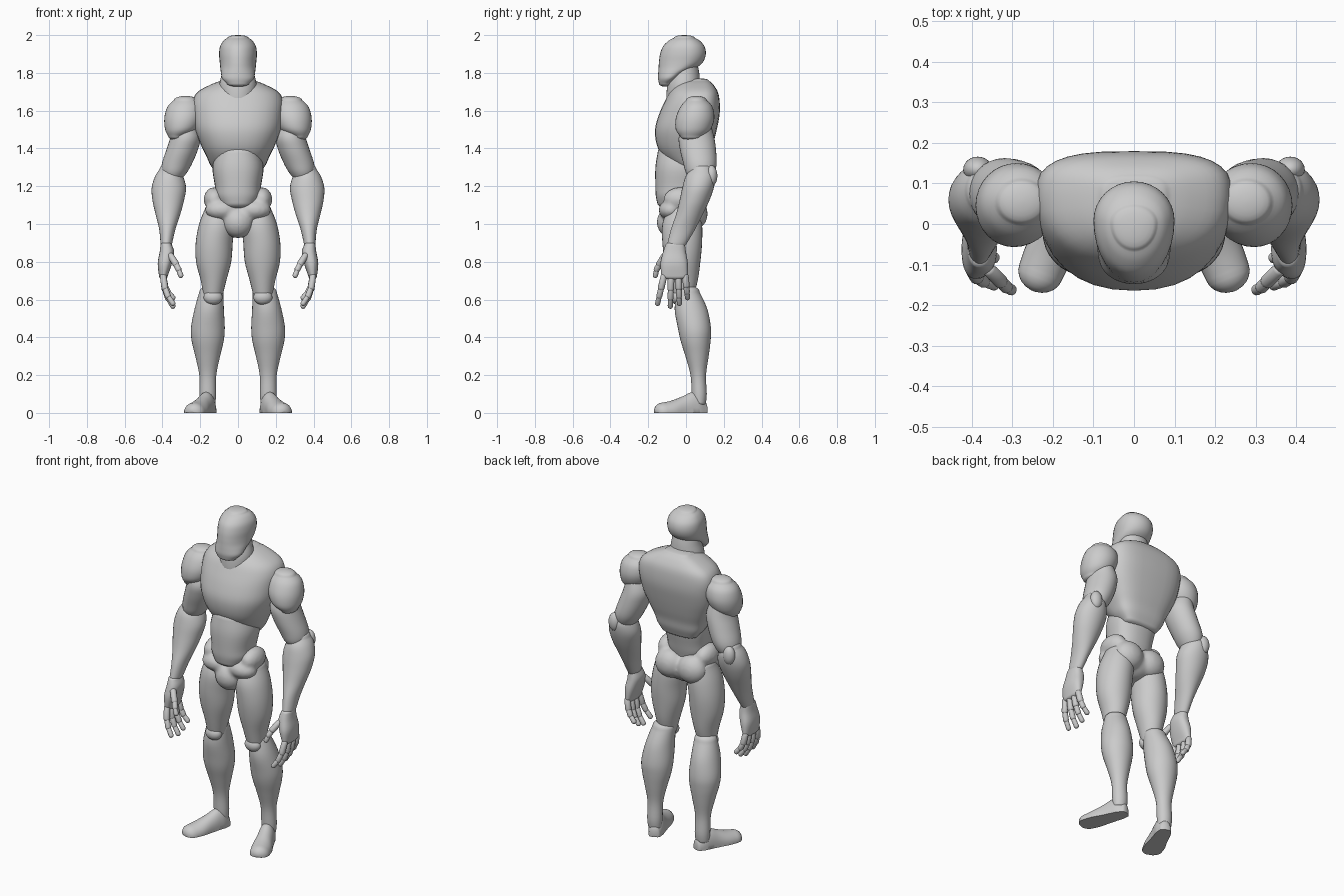
import bpy, bmesh, math
from mathutils import Matrix, Vector

if "Cube" in bpy.data.objects:
    bpy.data.objects.remove(bpy.data.objects["Cube"])

grey = bpy.data.materials.new("clay_grey")
grey.use_nodes = True
tone = (0.6, 0.6, 0.6, 1)
grey.diffuse_color = tone
grey.node_tree.nodes["Principled BSDF"].inputs["Base Color"].default_value = tone

SEGMENTS, STEPS, CAP_STEPS = 32, 4, 5
parts = []


def finish(name, bm):
    bmesh.ops.recalc_face_normals(bm, faces=bm.faces)
    mesh = bpy.data.meshes.new(name)
    bm.to_mesh(mesh)
    bm.free()
    mesh.materials.append(grey)
    obj = bpy.data.objects.new(name, mesh)
    bpy.context.collection.objects.link(obj)
    parts.append(obj)
    return obj


def blend(a, b, c, d, t):
    """Smooth curve through b and c."""
    return 0.5 * (2 * b + (c - a) * t + (2 * a - 5 * b + 4 * c - d) * t ** 2
                  + (3 * b - a - 3 * c + d) * t ** 3)


def dome(ring, height, direction):
    """Shrinking copies of an end ring, from the ring outwards."""
    result = []
    for i in range(1, CAP_STEPS + 1):
        angle = math.pi / 2 * i / (CAP_STEPS + 0.3)
        s, k = ring[0] + direction * height * math.sin(angle), math.cos(angle)
        cx, cy = (ring[1] + ring[2]) / 2, (ring[3] + ring[4]) / 2
        result.append([s, cx + (ring[1] - cx) * k, cx + (ring[2] - cx) * k,
                       cy + (ring[3] - cy) * k, cy + (ring[4] - cy) * k])
    return result


def loft(name, rings, caps=(0.02, 0.02), bias=0.5, power=(2, 2), side=1, frame=None):
    """Skin over rings given as (height, x from, x to, y front, y back), rising."""
    dense = []
    for i in range(len(rings) - 1):
        group = [rings[max(i - 1, 0)], rings[i], rings[i + 1],
                 rings[min(i + 2, len(rings) - 1)]]
        for j in range(STEPS):
            dense.append([blend(*column, j / STEPS) for column in zip(*group)])
    dense.append(list(rings[-1]))
    dense = dome(dense[0], caps[0], -1)[::-1] + dense + dome(dense[-1], caps[1], 1)
    bm = bmesh.new()
    rows = []
    for s, x0, x1, y0, y1 in dense:
        cx, rx, cy = (x0 + x1) / 2, (x1 - x0) / 2, y0 + (y1 - y0) * bias
        row = []
        for k in range(SEGMENTS):
            angle = math.tau * k / SEGMENTS
            c, d = math.cos(angle), math.sin(angle)
            n = 2 / power[0 if d < 0 else 1]
            x = cx + rx * math.copysign(abs(c) ** n, c)
            y = cy + math.copysign(abs(d) ** n, d) * (cy - y0 if d < 0 else y1 - cy)
            p = Vector((x, y, s))
            if frame:
                p = frame @ p
            row.append(bm.verts.new((p.x * side, p.y, max(p.z, 0))))
        rows.append(row)
    for low, high in zip(rows, rows[1:]):
        for k in range(SEGMENTS):
            m = (k + 1) % SEGMENTS
            bm.faces.new((low[k], low[m], high[m], high[k]))
    bm.faces.new(rows[0][::-1])
    bm.faces.new(rows[-1])
    return finish(name, bm)


def add_ball(bm, centre, radii):
    matrix = Matrix.Translation(centre) @ Matrix.Diagonal((*radii, 1))
    bmesh.ops.create_uvsphere(bm, u_segments=24, v_segments=16, radius=1, matrix=matrix)


def ball(name, centre, radii):
    bm = bmesh.new()
    add_ball(bm, centre, radii)
    return finish(name, bm)


def capsule(name, start, end, radius):
    bm = bmesh.new()
    axis = end - start
    bmesh.ops.create_uvsphere(bm, u_segments=14, v_segments=10, radius=radius)
    for v in bm.verts:
        v.co.z += math.copysign(axis.length / 2, v.co.z)
    turn = axis.to_track_quat('Z', 'Y').to_matrix().to_4x4()
    bm.transform(Matrix.Translation((start + end) / 2) @ turn)
    return finish(name, bm)


def centred(rows):
    return [(z, -w, w, front, back) for z, w, front, back in rows]


# Head, neck and trunk
loft("head", centred([
    (1.745, 0.06, -0.143, -0.08), (1.77, 0.084, -0.148, -0.045), (1.8, 0.09, -0.147, 0),
    (1.83, 0.094, -0.145, 0.06), (1.86, 0.097, -0.143, 0.092), (1.9, 0.1, -0.137, 0.105),
    (1.94, 0.095, -0.122, 0.098), (1.97, 0.077, -0.092, 0.073), (1.985, 0.057, -0.065, 0.047)]),
    caps=(0.018, 0.015), bias=0.6)
loft("neck", centred([
    (1.62, 0.085, -0.1, 0.07), (1.67, 0.095, -0.104, 0.08), (1.74, 0.098, -0.098, 0.075),
    (1.8, 0.085, -0.08, 0.07), (1.85, 0.08, -0.07, 0.06)]))
loft("chest", centred([
    (1.27, 0.115, -0.02, 0.1), (1.31, 0.145, -0.075, 0.115), (1.36, 0.168, -0.125, 0.125),
    (1.42, 0.197, -0.155, 0.143), (1.5, 0.228, -0.164, 0.163), (1.58, 0.24, -0.143, 0.178),
    (1.65, 0.24, -0.112, 0.178), (1.7, 0.213, -0.085, 0.168), (1.74, 0.14, -0.05, 0.143),
    (1.76, 0.085, -0.01, 0.12)]),
    caps=(0.025, 0.012), bias=0.62, power=(2.3, 3))
loft("abdomen", centred([
    (1.11, 0.1, -0.152, 0.05), (1.15, 0.118, -0.16, 0.06), (1.2, 0.122, -0.162, 0.07),
    (1.3, 0.135, -0.162, 0.09), (1.39, 0.115, -0.148, 0.09)]),
    caps=(0.035, 0.02), bias=0.6, power=(2.3, 2.3))

# Pelvis blended from rounded masses
bm = bmesh.new()
add_ball(bm, (0, -0.075, 1.01), (0.085, 0.08, 0.085))
add_ball(bm, (0, -0.01, 1.04), (0.12, 0.1, 0.09))
for side in (1, -1):
    add_ball(bm, (side * 0.125, -0.03, 1.13), (0.057, 0.09, 0.065))
    add_ball(bm, (side * 0.085, -0.08, 1.075), (0.09, 0.065, 0.055))
    add_ball(bm, (side * 0.075, 0.045, 1.055), (0.09, 0.07, 0.085))
pelvis = finish("pelvis", bm)
remesh = pelvis.modifiers.new("blend", 'REMESH')
remesh.mode, remesh.voxel_size, remesh.use_smooth_shade = 'VOXEL', 0.01, True
relax = pelvis.modifiers.new("relax", 'SMOOTH')
relax.factor, relax.iterations = 0.5, 8

# Foot frame: lateral axis, up axis, heel-to-toe axis, heel position
foot_frame = Matrix(((0.93, 0, 0.37, 0.145), (0.37, 0, -0.93, 0.095),
                     (0, 1, 0, 0), (0, 0, 0, 1)))

for side, label in ((1, "left_"), (-1, "right_")):
    # Leg
    loft(label + "thigh", [
        (0.62, 0.082, 0.183, -0.07, 0.04), (0.7, 0.062, 0.197, -0.09, 0.062),
        (0.8, 0.036, 0.222, -0.112, 0.076), (0.9, 0.028, 0.224, -0.125, 0.085),
        (1.0, 0.02, 0.206, -0.125, 0.085), (1.08, 0.05, 0.175, -0.095, 0.07)],
        caps=(0.03, 0.03), side=side)
    ball(label + "kneecap", (side * 0.132, -0.045, 0.612), (0.05, 0.036, 0.04))
    loft(label + "shin", [
        (0.05, 0.12, 0.2, 0.035, 0.105), (0.1, 0.116, 0.204, 0.03, 0.11),
        (0.2, 0.115, 0.205, 0.024, 0.106), (0.3, 0.095, 0.226, -0.003, 0.12),
        (0.38, 0.076, 0.245, -0.028, 0.13), (0.45, 0.07, 0.249, -0.043, 0.132),
        (0.55, 0.075, 0.23, -0.06, 0.113), (0.64, 0.077, 0.205, -0.05, 0.072)],
        caps=(0.01, 0.035), side=side)
    loft(label + "foot", [
        (0, -0.033, 0.033, -0.03, 0.065), (0.035, -0.043, 0.043, -0.03, 0.105),
        (0.07, -0.046, 0.046, -0.03, 0.11), (0.12, -0.05, 0.05, -0.03, 0.088),
        (0.18, -0.058, 0.058, -0.03, 0.066), (0.23, -0.056, 0.056, -0.03, 0.055)],
        caps=(0.016, 0.05), bias=0.4, power=(4, 2), side=side, frame=foot_frame)

    # Arm
    loft(label + "shoulder", [
        (1.465, 0.28, 0.37, -0.03, 0.09), (1.5, 0.22, 0.386, -0.054, 0.13),
        (1.56, 0.19, 0.39, -0.054, 0.15), (1.62, 0.19, 0.374, -0.03, 0.14),
        (1.655, 0.215, 0.34, 0, 0.11)], caps=(0.022, 0.023), side=side)
    loft(label + "upper_arm", [
        (1.23, 0.305, 0.385, 0.025, 0.125), (1.27, 0.272, 0.404, 0, 0.15),
        (1.32, 0.243, 0.403, -0.014, 0.162), (1.4, 0.21, 0.377, -0.033, 0.158),
        (1.47, 0.2, 0.355, -0.037, 0.147), (1.56, 0.24, 0.34, 0, 0.12)], side=side)
    ball(label + "elbow", (side * 0.385, 0.135, 1.255), (0.036, 0.031, 0.055))
    loft(label + "forearm", [
        (0.89, 0.35, 0.41, -0.1, 0), (0.97, 0.332, 0.417, -0.08, 0.047),
        (1.05, 0.306, 0.436, -0.053, 0.088), (1.12, 0.287, 0.452, -0.035, 0.122),
        (1.19, 0.275, 0.457, -0.02, 0.147), (1.25, 0.29, 0.44, -0.003, 0.155),
        (1.29, 0.315, 0.415, 0.025, 0.14)], caps=(0.01, 0.03), side=side)

    # Hand with jointed digits: knuckle, two joints and fingertip
    loft(label + "palm", [
        (0.725, 0.372, 0.418, -0.13, 0.01), (0.79, 0.35, 0.425, -0.135, 0.01),
        (0.85, 0.338, 0.415, -0.122, 0), (0.89, 0.35, 0.41, -0.108, -0.005)],
        caps=(0.02, 0.015), side=side, power=(2.4, 2.4))
    digits = {"index": (-0.118, -0.15, 0.58), "middle": (-0.079, -0.083, 0.565),
              "ring": (-0.04, -0.035, 0.58), "little": (-0.003, 0.008, 0.61)}
    chains = {"thumb": [Vector((0.355, -0.115, 0.83)), Vector((0.33, -0.14, 0.79)),
                        Vector((0.315, -0.155, 0.76)), Vector((0.303, -0.162, 0.728))]}
    for digit, (base_y, tip_y, tip_z) in digits.items():
        base, tip = Vector((0.396, base_y, 0.72)), Vector((0.345, tip_y, tip_z))
        bulge = Vector((0.012, 0, 0))
        chains[digit] = [base, base.lerp(tip, 0.4) + bulge, base.lerp(tip, 0.72) + bulge, tip]
    for digit, chain in chains.items():
        points = [Vector((p.x * side, p.y, p.z)) for p in chain]
        for n in range(3):
            capsule(f"{label}{digit}_segment_{n + 1}", points[n], points[n + 1],
                    0.018 - 0.002 * n)

# Smooth shading with crisp soles
bpy.ops.object.select_all(action='DESELECT')
for obj in parts:
    obj.select_set(True)
bpy.context.view_layer.objects.active = parts[0]
bpy.ops.object.shade_smooth_by_angle(angle=math.radians(50))
